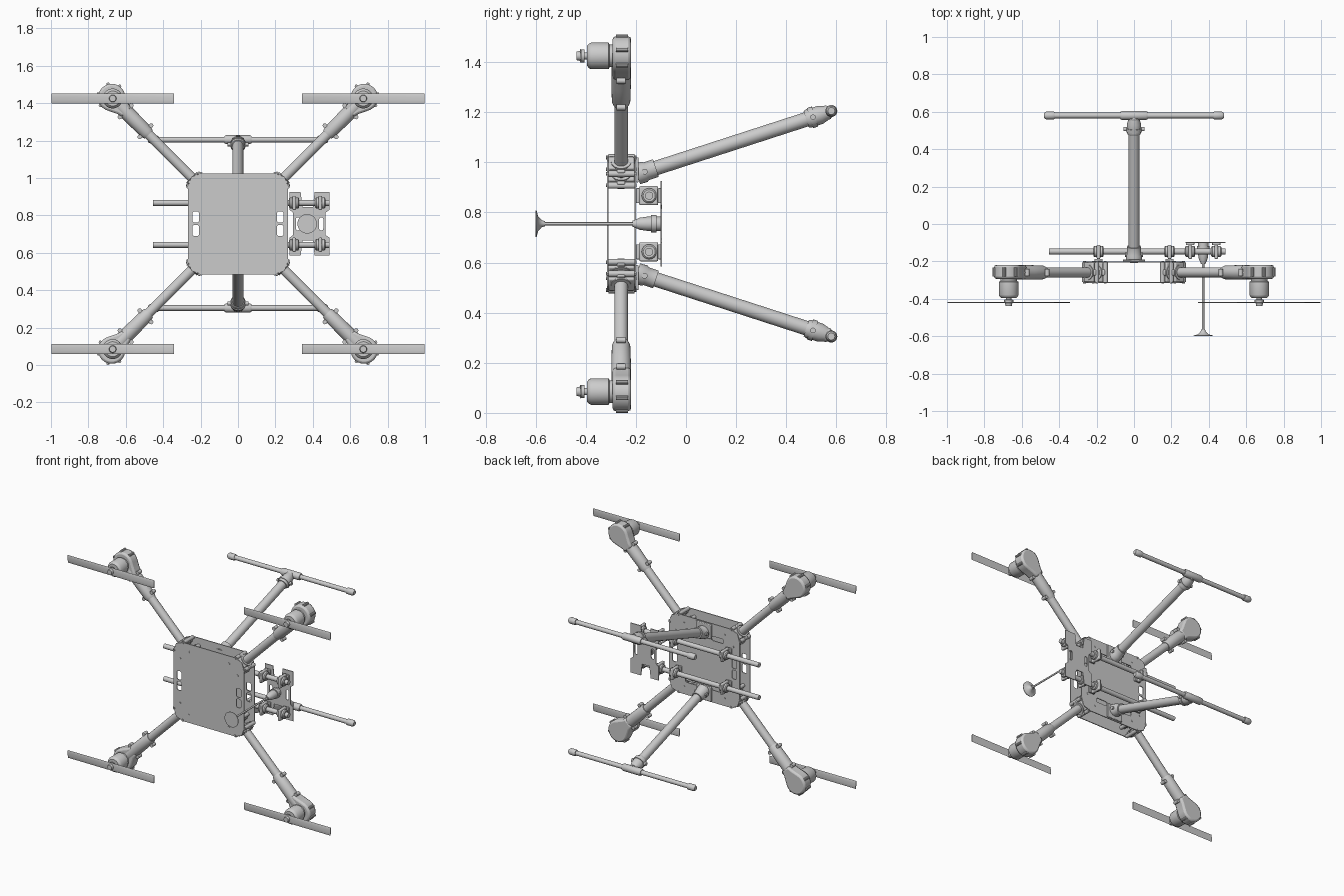
import bpy, bmesh, math
from mathutils import Vector

if "Cube" in bpy.data.objects:
    bpy.data.objects.remove(bpy.data.objects["Cube"])

CZ = 0.755            # height of the airframe centre
S2 = math.sqrt(2)


def add(name, bm, bevel=0):
    bmesh.ops.recalc_face_normals(bm, faces=bm.faces)
    me = bpy.data.meshes.new(name)
    bm.to_mesh(me)
    bm.free()
    ob = bpy.data.objects.new(name, me)
    bpy.context.collection.objects.link(ob)
    if bevel:
        m = ob.modifiers.new("bevel", 'BEVEL')
        m.width, m.segments, m.limit_method = bevel, 2, 'ANGLE'
    return ob


def turn(name, p, q, prof, n=24):
    """Turned solid from p to q; prof lists (radius, fraction of length)."""
    p, q = Vector(p), Vector(q)
    rot = (q - p).to_track_quat('Z', 'Y')
    bm, rings = bmesh.new(), []
    for r, t in prof:
        c = p.lerp(q, t)
        rings.append([bm.verts.new(c + rot @ Vector((r * math.cos(a), r * math.sin(a), 0)))
                      for a in (2 * math.pi * i / n for i in range(n))])
    for a, b in zip(rings, rings[1:]):
        for i in range(n):
            bm.faces.new((a[i], a[(i + 1) % n], b[(i + 1) % n], b[i]))
    bm.faces.new(rings[0])
    bm.faces.new(rings[-1])
    return add(name, bm)


def tube(name, p, q, r, n=24):
    return turn(name, p, q, [(r, 0), (r, 1)], n)


def prism(name, pts, y0, y1, bevel=0):
    """Outline in x, z pushed from y0 to y1."""
    bm = bmesh.new()
    a = [bm.verts.new((x, y0, z)) for x, z in pts]
    b = [bm.verts.new((x, y1, z)) for x, z in pts]
    n = len(pts)
    bm.faces.new(a)
    bm.faces.new(b)
    for i in range(n):
        bm.faces.new((a[i], a[(i + 1) % n], b[(i + 1) % n], b[i]))
    return add(name, bm, bevel)


def box(name, c, s, bevel=0):
    x, y, z = c
    w, d, h = (v / 2 for v in s)
    return prism(name, [(x - w, z - h), (x + w, z - h), (x + w, z + h), (x - w, z + h)],
                 y - d, y + d, bevel)


def rrect(cx, cz, w, h, r, n=4):
    """Rounded rectangle outline."""
    pts = []
    for k, (sx, sz) in enumerate(((1, 1), (-1, 1), (-1, -1), (1, -1))):
        for i in range(n + 1):
            a = math.pi / 2 * (k + i / n)
            pts.append((cx + sx * (w / 2 - r) + r * math.cos(a),
                        cz + sz * (h / 2 - r) + r * math.sin(a)))
    return pts


def plate(name, loops, y, t):
    """Flat sheet with holes: first loop is the outline, the others are cut out."""
    cu = bpy.data.curves.new(name, 'CURVE')
    cu.dimensions, cu.fill_mode, cu.extrude = '2D', 'BOTH', t / 2
    for pts in loops:
        sp = cu.splines.new('POLY')
        sp.points.add(len(pts) - 1)
        for v, (x, z) in zip(sp.points, pts):
            v.co = (x, z, 0, 1)
        sp.use_cyclic_u = True
    tmp = bpy.data.objects.new(name + "_outline", cu)
    me = bpy.data.meshes.new_from_object(tmp)
    bpy.data.objects.remove(tmp)
    ob = bpy.data.objects.new(name, me)
    bpy.context.collection.objects.link(ob)
    ob.location.y = y
    ob.rotation_euler.x = math.pi / 2


# Body: two sheets with side slots, open between them
def outline(w, h, c):
    pts = []
    for sx, sz in ((1, 1), (-1, 1), (-1, -1), (1, -1)):
        pair = [(sx * w, CZ + sz * (h - c)), (sx * (w - c * 0.25), CZ + sz * (h - c * 0.25)),
                (sx * (w - c), CZ + sz * h)]
        pts += pair if sx * sz > 0 else pair[::-1]
    return pts


slots = [rrect(s * 0.226, CZ + dz, 0.035, 0.06, 0.012) for s in (-1, 1) for dz in (-0.036, 0.036)]
plate("front_body_plate", [outline(0.268, 0.27, 0.075)] + slots, -0.313, 0.006)
rear = [rrect(s * 0.1, CZ + dz, 0.09, 0.03, 0.012) for s in (-1, 1) for dz in (-0.17, 0.17)]
plate("rear_body_plate", [outline(0.268, 0.27, 0.075)] + slots + rear, -0.203, 0.006)

# Four arms with clamps, motors and propellers
for sx in (-1, 1):
    for sz in (-1, 1):
        def P(u, v=0.0):      # along the arm, across the arm -> x, z
            return sx * (u - v) / S2, CZ + sz * (u + v) / S2

        def A(u, y=-0.259, v=0.0):
            x, z = P(u, v)
            return x, y, z

        tube("arm_tube", A(0.235), A(0.93), 0.027)
        # corner clamp: sleeves, flanges and spacers
        for u in (0.262, 0.328):
            tube("clamp_sleeve", A(u - 0.024), A(u + 0.024), 0.04)
            prism("clamp_flange", [P(u - 0.018, -0.052), P(u + 0.018, -0.052),
                                   P(u + 0.018, 0.052), P(u - 0.018, 0.052)], -0.275, -0.243, 0.005)
            for v in (-0.046, 0.046):
                tube("clamp_spacer", A(u, -0.31, v), A(u, -0.206, v), 0.013, 12)
                tube("clamp_bolt", A(u, -0.319, v), A(u, -0.197, v), 0.007, 8)
            prism("clamp_block", [P(u - 0.02, -0.034), P(u + 0.02, -0.034),
                                  P(u + 0.02, 0.034), P(u - 0.02, 0.034)], -0.31, -0.206, 0.006)
        # motor mount
        turn("mount_sleeve", A(0.675), A(0.90),
             [(0.031, 0), (0.037, 0.08), (0.039, 0.5), (0.039, 1)])
        for u in (0.70, 0.85):
            for v in (-0.043, 0.043):
                tube("mount_lug", A(u, -0.277, v), A(u, -0.241, v), 0.012, 12)
        c, r = 0.955, 0.073
        pts = [P(0.84, -0.032), P(0.87, -0.04)]
        pts += [P(c + r * math.cos(a), r * math.sin(a))
                for a in (math.radians(-120 + 240 * i / 20) for i in range(21))]
        pts += [P(0.87, 0.04), P(0.84, 0.032)]
        prism("motor_mount", pts, -0.293, -0.219, 0.012)
        for a in (-80, -30, 30, 80):
            u, v = c + 0.074 * math.cos(math.radians(a)), 0.074 * math.sin(math.radians(a))
            tube("mount_screw_boss", A(u, -0.28, v), A(u, -0.232, v), 0.009, 10)
        # motor with shaft hub
        mx, mz = sx * 0.67, CZ + sz * 0.67
        turn("motor", (mx, -0.285, mz), (mx, -0.395, mz),
             [(0.045, 0), (0.045, 0.18), (0.053, 0.22), (0.053, 0.85), (0.049, 0.93), (0.04, 1)], 32)
        turn("propeller_hub", (mx, -0.39, mz), (mx, -0.438, mz),
             [(0.014, 0), (0.014, 0.3), (0.026, 0.32), (0.026, 0.62), (0.02, 0.64), (0.017, 1)])
        # two-bladed propeller with a slight twist
        bm, rows = bmesh.new(), []
        for i in range(17):
            t = -1 + i / 8
            ang = 0.13 * t * (1 - 0.5 * abs(t))
            row = []
            for k in range(10):
                b = 2 * math.pi * k / 10
                dz, dy = 0.027 * math.cos(b), 0.003 * math.sin(b)
                row.append(bm.verts.new((mx + 0.328 * t,
                                         -0.42 + dy * math.cos(ang) + dz * math.sin(ang),
                                         mz + dz * math.cos(ang) - dy * math.sin(ang))))
            rows.append(row)
        for a, b in zip(rows, rows[1:]):
            for k in range(10):
                bm.faces.new((a[k], a[(k + 1) % 10], b[(k + 1) % 10], b[k]))
        bm.faces.new(rows[0])
        bm.faces.new(rows[-1])
        add("propeller", bm)

# Landing legs, each ending in a cross bar
for s in (-1, 1):
    def L(y, x=0.0):
        return x, y, CZ + s * (0.219 + 0.324 * (y + 0.13))

    tube("leg_tube", L(-0.19), L(0.57), 0.029)
    box("leg_base", (0, -0.195, CZ + s * 0.215), (0.12, 0.012, 0.1), 0.004)
    turn("leg_socket", L(-0.196), L(-0.12), [(0.042, 0), (0.042, 0.4), (0.037, 0.5), (0.037, 1)])
    for x in (-0.035, 0.035):
        tube("leg_socket_bolt", L(-0.165, x - 0.012), L(-0.165, x + 0.012), 0.012, 10)
    turn("foot_socket", L(0.48), L(0.575), [(0.034, 0), (0.038, 0.1), (0.037, 0.6), (0.024, 1)])
    tube("foot_socket_ring", L(0.495), L(0.515), 0.042)
    tube("foot_socket_bolt", L(0.507, -0.055), L(0.507, 0.055), 0.011, 12)
    z = CZ + s * 0.45
    tube("foot_bar", (-0.47, 0.58, z), (0.47, 0.58, z), 0.015)
    turn("foot_tee", (-0.072, 0.58, z), (0.072, 0.58, z),
         [(0.02, 0), (0.024, 0.06), (0.024, 0.94), (0.02, 1)])
    for x in (-1, 1):
        turn("foot_cap", (x * 0.425, 0.58, z), (x * 0.48, 0.58, z),
             [(0.019, 0), (0.021, 0.1), (0.021, 0.8), (0.014, 1)])

    # Accessory rail with hangers and payload clamps
    z = CZ + s * 0.112
    tube("rail", (-0.455, -0.147, z), (0.49, -0.147, z), 0.016)
    for x in (-0.19, 0.19, 0.30, 0.44):
        box("rail_clamp", (x, -0.149, z), (0.02, 0.076, 0.076), 0.006)
        turn("rail_clamp_ring", (x - 0.027, -0.147, z), (x + 0.027, -0.147, z),
             [(0.024, 0), (0.03, 0.1), (0.03, 0.9), (0.024, 1)])
        if x < 0.25:
            box("rail_hanger", (x, -0.193, z), (0.045, 0.014, 0.06), 0.003)
        else:
            box("payload_clamp_foot", (x, -0.106, z), (0.045, 0.014, 0.06), 0.003)

# Payload plate, H-shaped
h = [(0.275, 0.17), (0.335, 0.17), (0.345, 0.09), (0.40, 0.09), (0.41, 0.17), (0.49, 0.17),
     (0.49, 0.075), (0.468, 0.06)]
h = [(x, CZ + z) for x, z in h] + [(x, CZ - z) for x, z in h[::-1]]
h += [(0.275, CZ - 0.075), (0.295, CZ - 0.06), (0.295, CZ + 0.06), (0.275, CZ + 0.075)]
plate("payload_plate", [h] + [rrect(x, CZ, 0.022, 0.07, 0.01) for x in (0.32, 0.445)], -0.098, 0.006)

# Antenna mast with its socket and disc
turn("mast_socket", (0.37, -0.1, CZ), (0.37, -0.213, CZ),
     [(0.028, 0), (0.028, 0.5), (0.024, 0.75), (0.012, 1)])
tube("mast_socket_ring", (0.37, -0.118, CZ), (0.37, -0.14, CZ), 0.034)
tube("mast", (0.37, -0.2, CZ), (0.37, -0.58, CZ), 0.006, 12)
turn("antenna_disc", (0.37, -0.563, CZ), (0.37, -0.6, CZ),
     [(0.01, 0), (0.014, 0.35), (0.03, 0.75), (0.052, 0.9), (0.052, 1)], 32)

# Smooth shading with sharp edges kept
bpy.ops.object.select_all(action='DESELECT')
for ob in bpy.context.collection.objects:
    ob.select_set(True)
    bpy.context.view_layer.objects.active = ob
bpy.ops.object.shade_smooth_by_angle(angle=math.radians(35))
